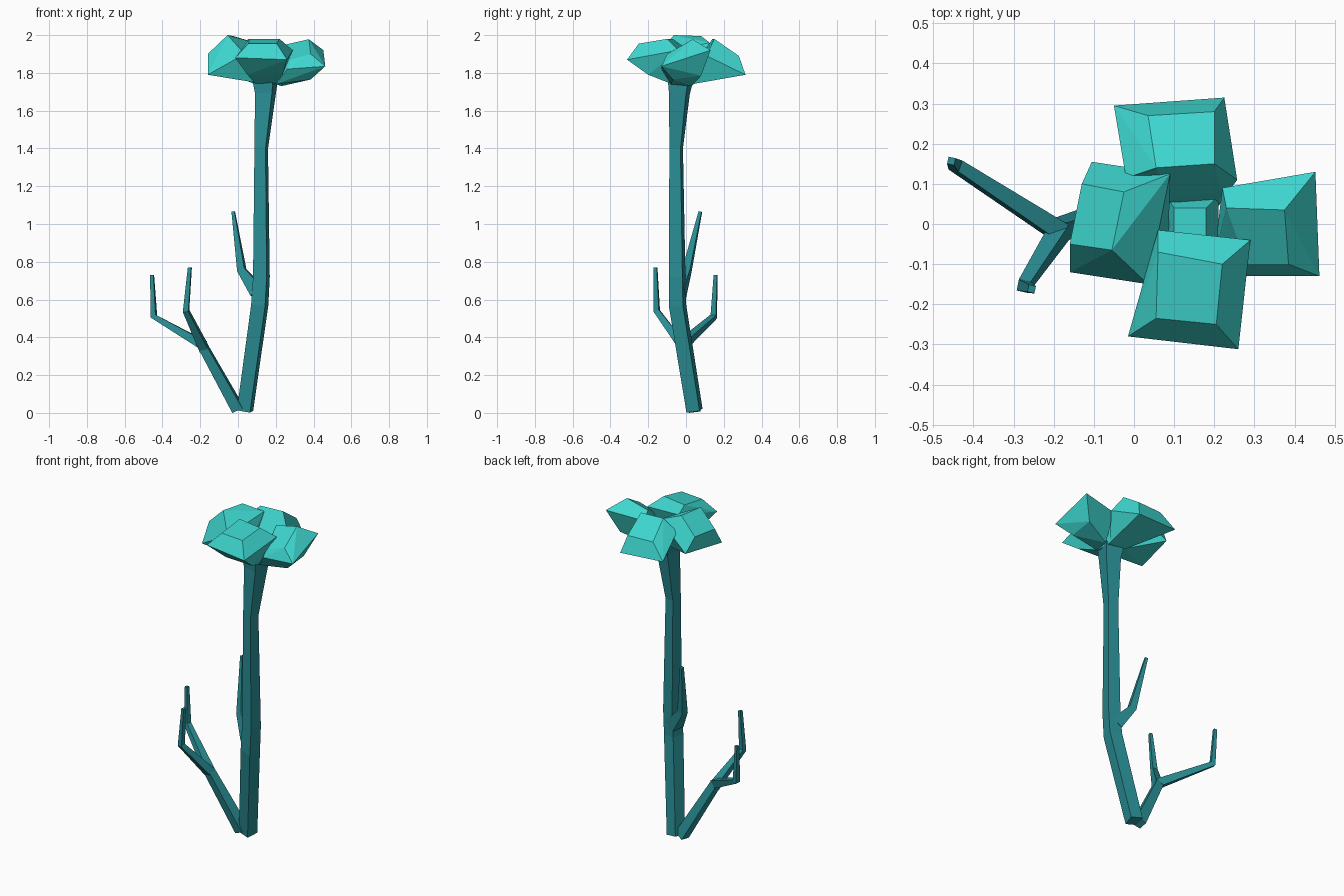
import bpy, bmesh
from mathutils import Vector


def material(name, rgb):
    m = bpy.data.materials.new(name)
    m.diffuse_color = (*rgb, 1)
    return m


STEM = material("stem_teal", (0.022, 0.27, 0.30))
PETAL = material("petal_turquoise", (0.048, 0.67, 0.62))


def finish(name, bm, mat):
    bmesh.ops.recalc_face_normals(bm, faces=bm.faces[:])
    me = bpy.data.meshes.new(name)
    bm.to_mesh(me)
    bm.free()
    me.materials.append(mat)
    ob = bpy.data.objects.new(name, me)
    bpy.context.collection.objects.link(ob)
    return ob


def limb(name, path, ref=(0.22, 0.97, 0)):
    """Four-sided tapering tube; path holds (x, y, z, half width)."""
    bm = bmesh.new()
    pts = [Vector(p[:3]) for p in path]
    ref = Vector(ref)
    rings = []
    for i, p in enumerate(pts):
        a = (p - pts[i - 1]).normalized() if i else Vector()
        b = (pts[i + 1] - p).normalized() if i < len(pts) - 1 else Vector()
        d = (a + b).normalized()
        v = d.cross(ref).normalized()
        u = v.cross(d)
        h = path[i][3]
        ring = []
        for s, t in ((-1, -1), (1, -1), (1, 1), (-1, 1)):
            c = p + u * s * h + v * t * h
            c.z = max(c.z, 0)
            ring.append(bm.verts.new(c))
        rings.append(ring)
    for r, q in zip(rings, rings[1:]):
        for k in range(4):
            n = (k + 1) % 4
            bm.faces.new((r[k], r[n], q[n], q[k]))
    bm.faces.new(rings[0])
    bm.faces.new(rings[-1])
    return finish(name, bm, STEM)


def petal(name, rim, top, under):
    """Faceted block: wide rim, smaller raised top, underside narrowing to the stem."""
    bm = bmesh.new()
    for co in rim + top + under:
        bm.verts.new(co)
    res = bmesh.ops.convex_hull(bm, input=bm.verts[:])
    junk = {e for e in res["geom_interior"] + res["geom_unused"]
            if isinstance(e, bmesh.types.BMVert)}
    bmesh.ops.delete(bm, geom=list(junk), context='VERTS')
    bmesh.ops.dissolve_limit(bm, angle_limit=0.12, verts=bm.verts[:], edges=bm.edges[:])
    return finish(name, bm, PETAL)


# Main stem, flaring under the flower
limb("stem", [(0.037, 0.045, 0.012, 0.036), (0.115, -0.045, 0.57, 0.038),
              (0.124, -0.047, 0.72, 0.037), (0.123, -0.052, 1.40, 0.030),
              (0.145, -0.035, 1.69, 0.046), (0.143, -0.03, 1.76, 0.056)])

# Low side branch and its two forks
limb("low_branch", [(0.0, 0.04, 0.015, 0.031), (-0.19, -0.015, 0.36, 0.023)])
limb("left_fork", [(-0.185, -0.02, 0.36, 0.024), (-0.445, 0.147, 0.51, 0.015),
                   (-0.455, 0.157, 0.73, 0.009)])
limb("front_fork", [(-0.18, -0.01, 0.34, 0.024), (-0.275, -0.155, 0.54, 0.015),
                    (-0.255, -0.162, 0.77, 0.009)])

# Upper twig
limb("upper_twig", [(0.105, -0.04, 0.64, 0.037), (0.02, 0.005, 0.755, 0.021),
                    (-0.025, 0.076, 1.065, 0.008)])

# Four petals around the stem top
petal("front_petal",
      [(-0.015, -0.28, 1.88), (0.26, -0.312, 1.87), (0.29, -0.04, 1.92), (0.06, -0.015, 1.94)],
      [(0.055, -0.235, 1.955), (0.205, -0.25, 1.955), (0.22, -0.10, 1.98), (0.06, -0.07, 1.98)],
      [(0.09, -0.085, 1.745), (0.20, -0.085, 1.745), (0.05, -0.19, 1.79), (0.235, -0.2, 1.79)])
petal("back_petal",
      [(-0.05, 0.295, 1.80), (0.225, 0.315, 1.79), (0.257, 0.11, 1.89), (-0.02, 0.115, 1.91)],
      [(0.035, 0.27, 1.89), (0.20, 0.28, 1.89), (0.20, 0.15, 1.98), (0.055, 0.14, 1.98)],
      [(0.09, 0.03, 1.74), (0.20, 0.03, 1.74), (0.22, 0.08, 1.86), (0.08, 0.06, 1.86)])
petal("left_petal",
      [(-0.16, -0.12, 1.79), (-0.105, 0.155, 1.81), (0.09, 0.125, 1.96), (0.035, -0.15, 1.90)],
      [(-0.16, -0.05, 1.90), (-0.13, 0.10, 1.90), (-0.025, 0.08, 1.995), (-0.055, -0.065, 2.0)],
      [(0.085, -0.08, 1.75), (0.085, 0.02, 1.75)])
petal("right_petal",
      [(0.462, -0.13, 1.835), (0.452, 0.13, 1.92), (0.22, 0.09, 1.90), (0.26, -0.13, 1.82)],
      [(0.385, -0.10, 1.90), (0.375, 0.035, 1.978), (0.23, 0.04, 1.945), (0.28, -0.10, 1.87)],
      [(0.20, -0.08, 1.74), (0.23, 0.03, 1.73), (0.385, -0.07, 1.765), (0.39, 0.08, 1.785)])

# Small raised heart between the petals
petal("flower_heart",
      [(0.08, -0.08, 1.80), (0.21, -0.08, 1.80), (0.21, 0.07, 1.80), (0.08, 0.07, 1.80)],
      [(0.10, -0.05, 1.87), (0.18, -0.05, 1.87), (0.18, 0.04, 1.87), (0.10, 0.04, 1.87)],
      [(0.10, -0.07, 1.74), (0.20, -0.07, 1.74), (0.20, 0.03, 1.74), (0.10, 0.03, 1.74)])
